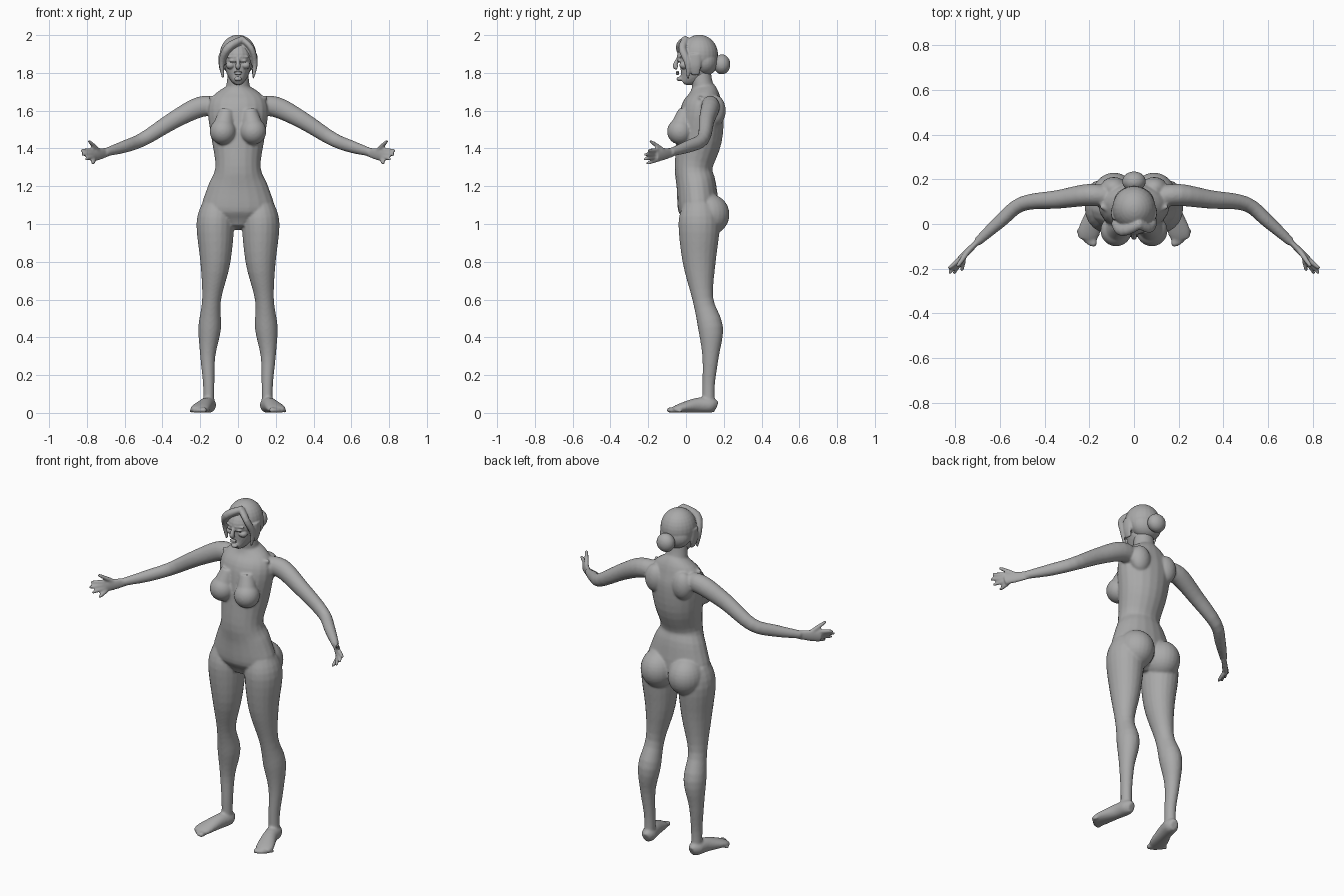
import bpy, bmesh, math
from mathutils import Vector, Matrix

cube = bpy.data.objects.get("Cube")
if cube:
    bpy.data.objects.remove(cube, do_unlink=True)

grey = bpy.data.materials.new("plain grey")
grey.use_nodes = True
colour = (0.4, 0.4, 0.4, 1)
grey.diffuse_color = colour
grey.node_tree.nodes["Principled BSDF"].inputs["Base Color"].default_value = colour

SIDES = 20
SIDEWAYS = Vector((1, 0, 0))
UPWARD = Vector((0, 0, 1))
FORWARD = Vector((0, -1, 0))


def spline(stations, steps=4):
    """Smooth stations through the given ones."""
    rows = [Vector(station) for station in stations]
    padded = [rows[0], *rows, rows[-1]]
    smooth = []
    for before, start, end, after in zip(padded, padded[1:], padded[2:], padded[3:]):
        leaving, arriving = (end - before) / 2, (after - start) / 2
        for step in range(steps):
            t = step / steps
            ease = t * t * (3 - 2 * t)
            smooth.append(start.lerp(end, ease)
                          + leaving * (t * (1 - t) ** 2) - arriving * (t * t * (1 - t)))
    return smooth + [rows[-1]]


def reflections(mirror):
    return (1, -1) if mirror else (1,)


def loft(bm, stations, axis, mirror=False):
    """Skin ellipses (x, y, z, radius along the axis, radius across it)."""
    rows = spline(stations)
    centres = [Vector(row[:3]) for row in rows]
    last = len(rows) - 1
    for side in reflections(mirror):
        rings = []
        for index, (centre, row) in enumerate(zip(centres, rows)):
            tangent = centres[min(index + 1, last)] - centres[max(index - 1, 0)]
            tangent.normalize()
            along = (axis - tangent * axis.dot(tangent)).normalized()
            across = tangent.cross(along)
            ring = []
            for corner in range(SIDES):
                angle = math.tau * corner / SIDES
                point = (centre + along * row[3] * math.cos(angle)
                         + across * row[4] * math.sin(angle))
                ring.append(bm.verts.new((point.x * side, point.y, point.z)))
            rings.append(ring)
        faces = [bm.faces.new(rings[0]), bm.faces.new(rings[-1])]
        for lower, upper in zip(rings, rings[1:]):
            for corner in range(SIDES):
                following = (corner + 1) % SIDES
                faces.append(bm.faces.new((lower[corner], lower[following],
                                           upper[following], upper[corner])))
        bmesh.ops.recalc_face_normals(bm, faces=faces)


def limb(bm, stations, axis, flatness=1, mirror=True):
    """Loft sections of one shape, given as (x, y, z, radius)."""
    loft(bm, [(x, y, z, radius, radius * flatness) for x, y, z, radius in stations],
         axis, mirror)


def trunk(bm, profile):
    """Loft central sections, given as (height, half width, front, back)."""
    loft(bm, [(0, (front + back) / 2, height, width, (back - front) / 2)
              for height, width, front, back in profile], SIDEWAYS)


def ball(bm, centre, radii, mirror=False):
    x, y, z = centre
    for side in reflections(mirror):
        place = Matrix.Translation((x * side, y, z)) @ Matrix.Diagonal((*radii, 1))
        bmesh.ops.create_uvsphere(bm, u_segments=24, v_segments=16, radius=1, matrix=place)


def finish(bm, name, voxel, smoothing):
    """Fuse the overlapping forms into one soft skin."""
    mesh = bpy.data.meshes.new(name)
    bm.to_mesh(mesh)
    bm.free()
    mesh.materials.append(grey)
    obj = bpy.data.objects.new(name, mesh)
    bpy.context.collection.objects.link(obj)
    fuse = obj.modifiers.new("fuse", 'REMESH')
    fuse.mode = 'VOXEL'
    fuse.voxel_size = voxel
    fuse.use_smooth_shade = True
    soften = obj.modifiers.new("soften", 'SMOOTH')
    soften.factor = 0.5
    soften.iterations = smoothing


# Torso and neck
body = bmesh.new()
trunk(body, [(.98, .06, 0, .1), (1.06, .19, -.04, .17), (1.2, .16, -.05, .16),
             (1.3, .12, -.06, .14), (1.45, .14, -.05, .19), (1.6, .16, -.03, .2),
             (1.68, .13, .01, .18), (1.73, .06, .03, .15)])
trunk(body, [(1.66, .07, .04, .17), (1.75, .06, .03, .14), (1.83, .05, .02, .13)])
ball(body, centre=(.08, -.03, 1.49), radii=(.07, .07, .07), mirror=True)
limb(body, [(.06, 0, 1.6, .04), (.08, -.03, 1.5, .06)], SIDEWAYS)
ball(body, centre=(.09, .12, 1.05), radii=(.1, .11, .11), mirror=True)
ball(body, centre=(.09, .16, 1.6), radii=(.06, .05, .08), mirror=True)

# Collar bones
limb(body, [(.02, .01, 1.66, .01), (.15, .08, 1.67, .01)], UPWARD)

# Legs
limb(body, [(.11, .07, 1.1, .08), (.12, .07, 1, .1), (.12, .07, .8, .08),
            (.14, .09, .6, .05), (.15, .13, .45, .06), (.16, .13, .3, .04),
            (.155, .12, .15, .03), (.155, .12, .02, .03)], SIDEWAYS, flatness=1.1)

# Feet: each section rests on the ground, so its half height is its centre height
foot = [(.15, .16, .03, .02), (.155, .13, .04, .04), (.17, .06, .04, .04),
        (.2, -.03, .025, .05), (.21, -.07, .015, .04)]
loft(body, [(x, y, z, width, z) for x, y, z, width in foot], SIDEWAYS, mirror=True)

# Toes, shrinking outwards
for toe in range(5):
    size = .015 - toe / 700
    ball(body, centre=(.18 + toe / 60, toe * toe / 350 - .08, size),
         radii=(size, size * 1.6, size), mirror=True)

# Arms
limb(body, [(.1, .12, 1.62, .05), (.2, .13, 1.62, .055), (.34, .11, 1.55, .046),
            (.5, .09, 1.45, .037), (.6, .01, 1.41, .033), (.7, -.08, 1.38, .022)],
     UPWARD, flatness=.9)

# Palms
limb(body, [(.69, -.07, 1.38, .025), (.74, -.12, 1.37, .033), (.78, -.16, 1.36, .033)],
     UPWARD, flatness=.45)


def finger(knuckle, tip, radius=.011):
    middle = knuckle.lerp(tip, .5)
    limb(body, [(*knuckle, radius), (*middle, radius), (*tip, radius * .7)], UPWARD)


# Fingers fan out from the knuckle line, the middle ones reaching furthest
reach = Vector((.02, -.02, 0))
for index in range(4):
    spread = index / 3
    knuckle = Vector((.77, -.15, 1.39)).lerp(Vector((.76, -.15, 1.34)), spread)
    tip = Vector((.83, -.2, 1.39)).lerp(Vector((.77, -.21, 1.32)), spread)
    finger(knuckle, tip + reach * math.sin(math.pi * spread))
finger(Vector((.74, -.12, 1.39)), Vector((.79, -.19, 1.44)), radius=.012)
finish(body, "body", voxel=.0065, smoothing=5)

# Skull and jaw
head = bmesh.new()
trunk(head, [(1.755, .02, -.04, 0), (1.78, .045, -.045, .07), (1.83, .07, -.045, .14),
             (1.9, .077, -.045, .15), (1.97, .04, 0, .11)])

# Nose, lips, chin, eyelids and cheeks
limb(head, [(0, -.04, 1.88, .008), (0, -.058, 1.838, .013), (0, -.045, 1.827, .012)],
     SIDEWAYS, mirror=False)
for height in (1.804, 1.794):
    ball(head, centre=(0, -.045, height), radii=(.022, .01, .006))
ball(head, centre=(0, -.035, 1.768), radii=(.02, .015, .012))
ball(head, centre=(.03, -.032, 1.865), radii=(.016, .013, .008), mirror=True)
ball(head, centre=(.04, -.01, 1.84), radii=(.025, .025, .02), mirror=True)

# Brows
limb(head, [(.01, -.043, 1.885, .006), (.055, -.025, 1.885, .006)], UPWARD)
finish(head, "head", voxel=.0035, smoothing=3)

# Hair: cap and nape
hair = bmesh.new()
ball(hair, centre=(0, .07, 1.895), radii=(.097, .1, .107))
ball(hair, centre=(0, .1, 1.86), radii=(.09, .07, .075))

# Swept fringe on the right, shorter parting on the left
limb(hair, [(.03, 0, 1.98, .02), (-.05, -.03, 1.935, .025), (-.085, 0, 1.86, .018),
            (-.08, .01, 1.775, .007)], FORWARD, flatness=.9, mirror=False)
limb(hair, [(.02, 0, 1.98, .02), (.07, -.02, 1.93, .02), (.09, .01, 1.85, .018),
            (.08, .01, 1.77, .006)], FORWARD, flatness=.8, mirror=False)

# Locks over the ears
limb(hair, [(.09, .05, 1.9, .03), (.09, .05, 1.84, .03), (.08, .05, 1.79, .02)],
     FORWARD, flatness=.4)
finish(hair, "hair", voxel=.005, smoothing=4)

# Bun
bun = bmesh.new()
ball(bun, centre=(0, .19, 1.845), radii=(.053, .045, .053))
ball(bun, centre=(0, .15, 1.85), radii=(.035, .04, .035))
finish(bun, "hair_bun", voxel=.006, smoothing=3)
